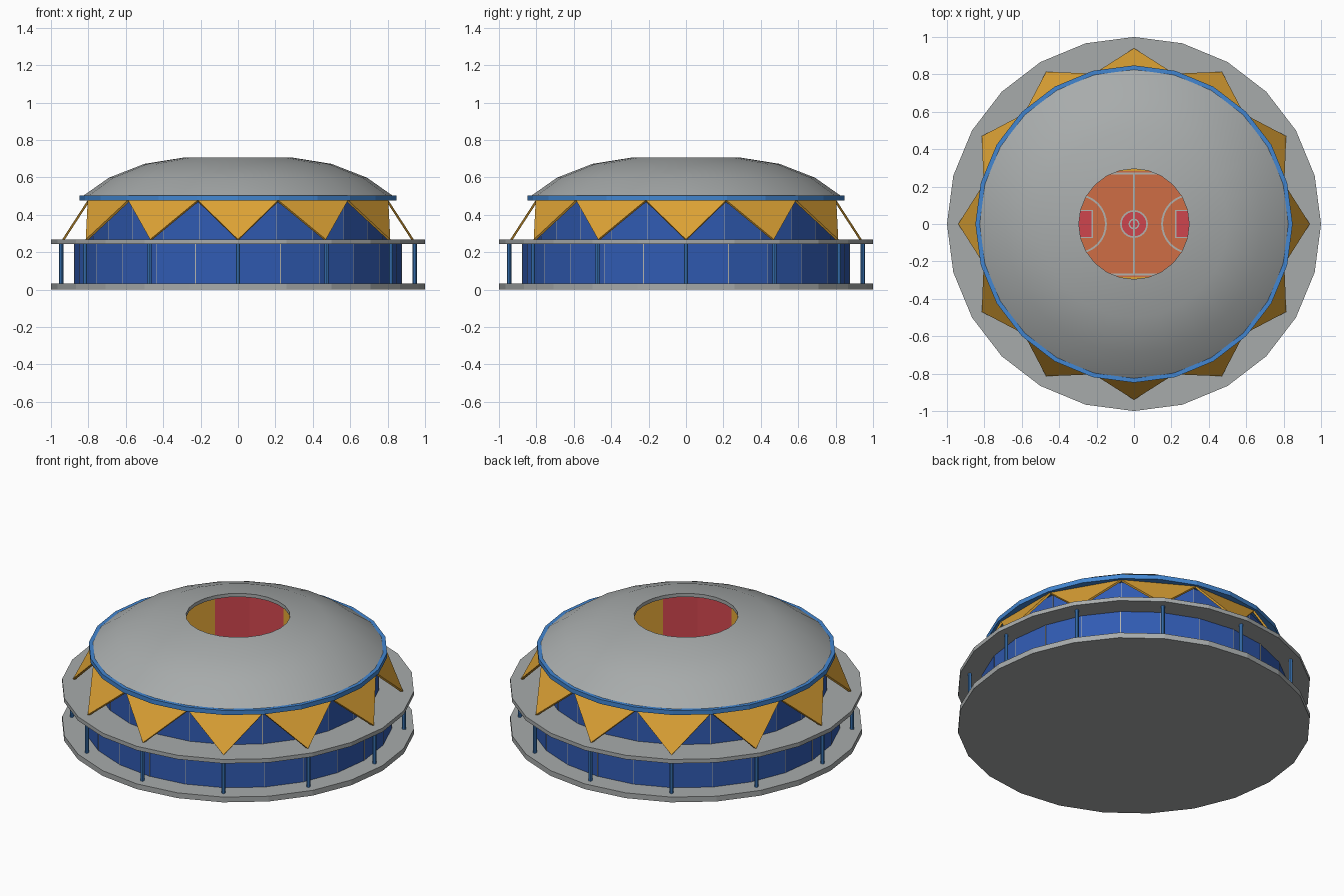
import bpy, bmesh, math
from mathutils import Vector

if "Cube" in bpy.data.objects:
    bpy.data.objects.remove(bpy.data.objects["Cube"])


def mat(name, r, g, b):
    m = bpy.data.materials.new(name)
    m.diffuse_color = (r, g, b, 1)
    m.use_nodes = True
    m.node_tree.nodes["Principled BSDF"].inputs["Base Color"].default_value = m.diffuse_color
    return m


GREY = mat("concrete grey", .39, .41, .41)
GOLD = mat("gold", .72, .36, .035)
NAVY = mat("glass blue", .03, .105, .45)
BLUE = mat("trim blue", .055, .24, .64)
ORANGE = mat("court orange", .62, .155, .06)
RED = mat("seat red", .62, .06, .075)
LINE = mat("pale line", .45, .45, .42)
N = 24


def finish(name, bm, *mats):
    bmesh.ops.recalc_face_normals(bm, faces=bm.faces)
    me = bpy.data.meshes.new(name)
    bm.to_mesh(me)
    bm.free()
    for m in mats:
        me.materials.append(m)
    ob = bpy.data.objects.new(name, me)
    bpy.context.collection.objects.link(ob)
    return ob


def polar(r, deg, z=0):
    a = math.radians(deg)
    return Vector((r * math.cos(a), r * math.sin(a), z))


def lathe(name, profile, *mats, rule=None):
    """Sweep a closed (radius, z) profile round the z axis."""
    bm = bmesh.new()
    rings = [[bm.verts.new(polar(r, 360 * i / N, z)) for r, z in profile] for i in range(N)]
    k = len(profile)
    for i in range(N):
        a, b = rings[i], rings[(i + 1) % N]
        for j in range(k):
            f = bm.faces.new((a[j], b[j], b[(j + 1) % k], a[(j + 1) % k]))
            if rule:
                f.material_index = rule(f.calc_center_median())
    return finish(name, bm, *mats)


def ring(name, r0, r1, z0, z1, *mats, rule=None):
    return lathe(name, [(r0, z0), (r1, z0), (r1, z1), (r0, z1)], *mats, rule=rule)


def prism(bm, low, offset):
    """Extrude a polygon by an offset."""
    a = [bm.verts.new(p) for p in low]
    b = [bm.verts.new(Vector(p) + Vector(offset)) for p in low]
    bm.faces.new(a)
    bm.faces.new(b)
    for i in range(len(a)):
        j = (i + 1) % len(a)
        bm.faces.new((a[i], a[j], b[j], b[i]))


def rect(bm, x0, x1, y0, y1, z0, z1):
    prism(bm, [(x0, y0, z0), (x1, y0, z0), (x1, y1, z0), (x0, y1, z0)], (0, 0, z1 - z0))


def arc(bm, cx, r, a0, a1, w, z0, z1, steps=16):
    for i in range(steps):
        s, t = (a0 + (a1 - a0) * k / steps for k in (i, i + 1))
        c = Vector((cx, 0, z0))
        prism(bm, [c + polar(r - w / 2, s), c + polar(r + w / 2, s),
                   c + polar(r + w / 2, t), c + polar(r - w / 2, t)], (0, 0, z1 - z0))


# Base slab
bm = bmesh.new()
prism(bm, [polar(1, 360 * i / N) for i in range(N)], (0, 0, .033))
finish("base_slab", bm, GREY)

# Balcony, walls and roof trim
ring("lower_wall", .84, .875, .033, .243, NAVY)
ring("balcony_slab", .77, 1, .243, .268, GREY)
ring("upper_wall", .78, .80, .268, .48, NAVY)
ring("roof_trim", .79, .848, .475, .503, BLUE)


# Inner stands in alternating 30 degree sections
def section(c):
    return round(math.degrees(math.atan2(c.y, c.x)) / 30) % 2


ring("stands", .75, .775, .033, .51, RED, GOLD, rule=section)
bm = bmesh.new()
for i in range(N):
    tri = [Vector((0, 0, .033)), polar(.76, 15 * i, .033), polar(.76, 15 * i + 15, .033)]
    f = bm.faces.new([bm.verts.new(p + Vector((0, 0, .002))) for p in tri])
    f.material_index = section(f.calc_center_median())
finish("arena_floor", bm, RED, GOLD)

# Dome roof with a round opening
dome = [(.825, .503), (.69, .598), (.5, .672), (.295, .705)]
roof = lathe("dome_roof", dome + [(r, z - .022) for r, z in reversed(dome)], GREY)
bpy.context.view_layer.objects.active = roof
roof.select_set(True)
bpy.ops.object.shade_smooth_by_angle(angle=math.radians(40))

# Thin joints between the glass panels
bm = bmesh.new()
for i in range(N):
    for r, z0, z1 in ((.875, .033, .243), (.80, .268, .475)):
        side = polar(.002, 15 * i + 90)
        p, q = polar(r - .01, 15 * i, z0), polar(r + .001, 15 * i, z0)
        prism(bm, [p - side, q - side, q + side, p + side], (0, 0, z1 - z0))
finish("panel_joints", bm, LINE)

# Pillars and leaning triangular sunshades
pillars, shades = bmesh.new(), bmesh.new()
for i in range(12):
    a = 30 * i
    c = polar(.945, a, .033)
    prism(pillars, [c + polar(.011, 45 * k) for k in range(8)], (0, 0, .21))
    tri = [polar(.94, a, .268), polar(.832, a + 15, .478), polar(.832, a - 15, .478)]
    n = (tri[1] - tri[0]).cross(tri[2] - tri[0]).normalized()
    if n.dot(polar(1, a)) > 0:
        n = -n
    prism(shades, tri, n * .012)
finish("pillars", pillars, BLUE)
finish("sunshades", shades, GOLD)

# Court, red zones and markings
bm = bmesh.new()
rect(bm, -.5, .5, -.283, .283, .033, .040)
finish("court", bm, ORANGE)

bm = bmesh.new()
prism(bm, [polar(.07, 15 * i, .039) for i in range(N)], (0, 0, .003))
for s in (-1, 1):
    rect(bm, *sorted((s * .225, s * .47)), -.07, .07, .039, .042)
finish("court_red_zones", bm, RED)

bm = bmesh.new()
Z = (.040, .044)
rect(bm, -.005, .005, -.27, .27, *Z)
arc(bm, 0, .07, 0, 360, .009, *Z, steps=24)
arc(bm, 0, .025, 0, 360, .008, *Z)
for s in (-1, 1):
    rect(bm, -.475, .475, s * .27 - .005, s * .27 + .005, *Z)
    rect(bm, s * .47 - .005, s * .47 + .005, -.27, .27, *Z)
    rect(bm, s * .222 - .004, s * .222 + .004, -.074, .074, *Z)
    mid = 180 if s > 0 else 0
    arc(bm, s * .305, .155, mid - 90, mid + 90, .01, *Z)
    for t in (-1, 1):
        rect(bm, *sorted((s * .305, s * .47)), t * .155 - .005, t * .155 + .005, *Z)
        rect(bm, *sorted((s * .222, s * .47)), t * .072 - .003, t * .072 + .003, *Z)
finish("court_lines", bm, LINE)
